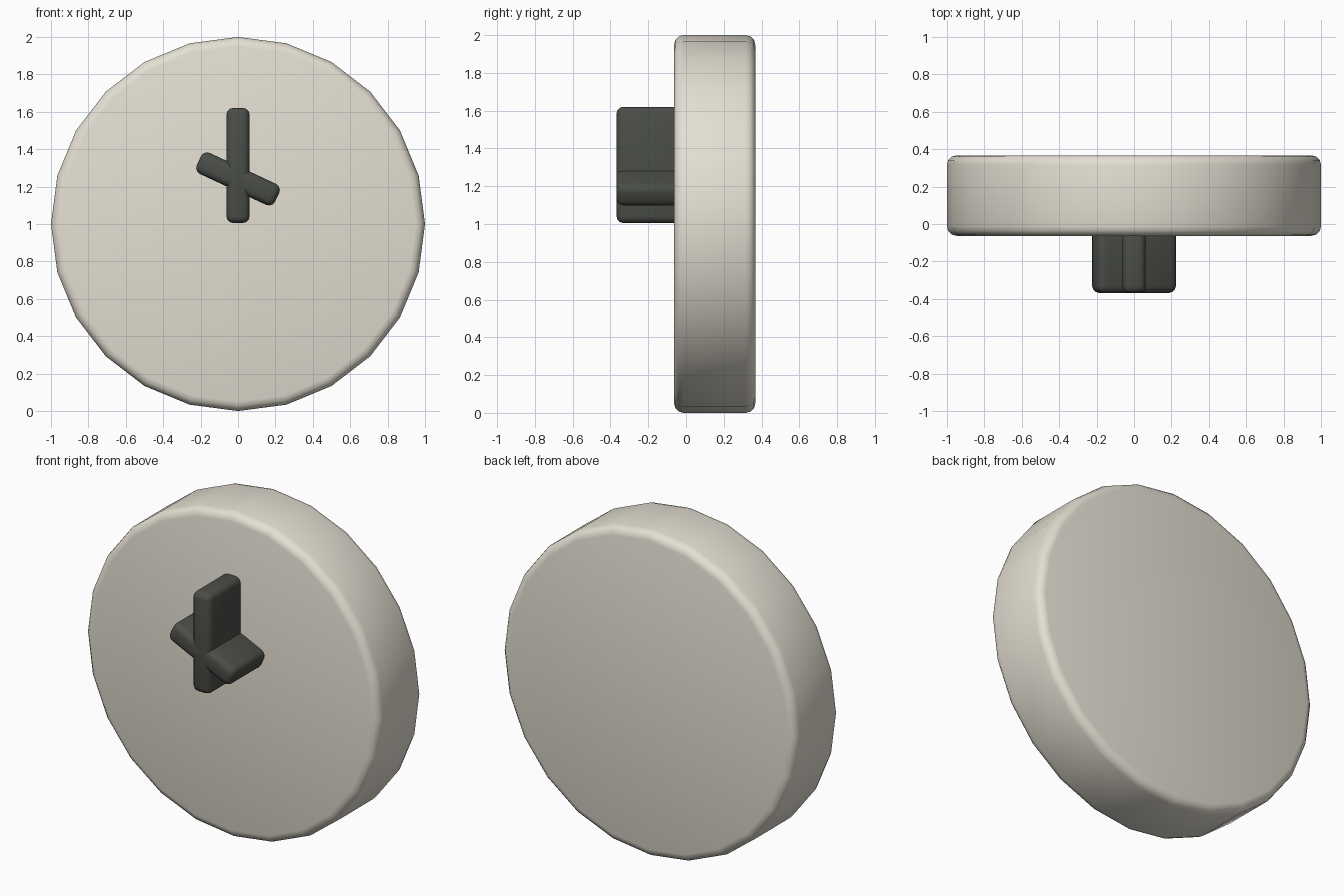
import bpy
from math import radians

if "Cube" in bpy.data.objects:
    bpy.data.objects.remove(bpy.data.objects["Cube"])


def material(name, color):
    m = bpy.data.materials.new(name)
    m.diffuse_color = color
    m.use_nodes = True
    m.node_tree.nodes["Principled BSDF"].inputs["Base Color"].default_value = m.diffuse_color
    return m


cream = material("cream", (0.78, 0.74, 0.65, 1))
dark = material("dark", (0.07, 0.075, 0.065, 1))


def finish(name, mat, bevel):
    # apply size and tilt, round the sharp edges, smooth the shading
    ob = bpy.context.object
    ob.name = name
    ob.data.materials.append(mat)
    bpy.ops.object.transform_apply(location=False, rotation=True, scale=True)
    mod = ob.modifiers.new("rounded_edges", 'BEVEL')
    mod.width = bevel
    mod.segments = 3
    mod.limit_method = 'ANGLE'
    mod.angle_limit = radians(30)
    bpy.ops.object.modifier_apply(modifier=mod.name)
    bpy.ops.object.shade_smooth_by_angle(angle=radians(40))
    return ob


# clock body: thick 24-sided disc facing front
bpy.ops.mesh.primitive_cylinder_add(vertices=24, radius=1, depth=0.43,
                                    location=(0, 0.152, 1),
                                    rotation=(radians(90), 0, 0))
finish("clock_body", cream, 0.05)


def hand(name, z, length, tilt):
    # bar rising from the face, partly sunk into it
    bpy.ops.mesh.primitive_cube_add(size=1, location=(0, -0.184, z),
                                    rotation=(0, radians(tilt), 0))
    bpy.context.object.scale = (0.124, 0.368, length)
    finish(name, dark, 0.036)


hand("minute_hand", 1.313, 0.615, 0)
hand("hour_hand", 1.241, 0.462, -65 + 180)
